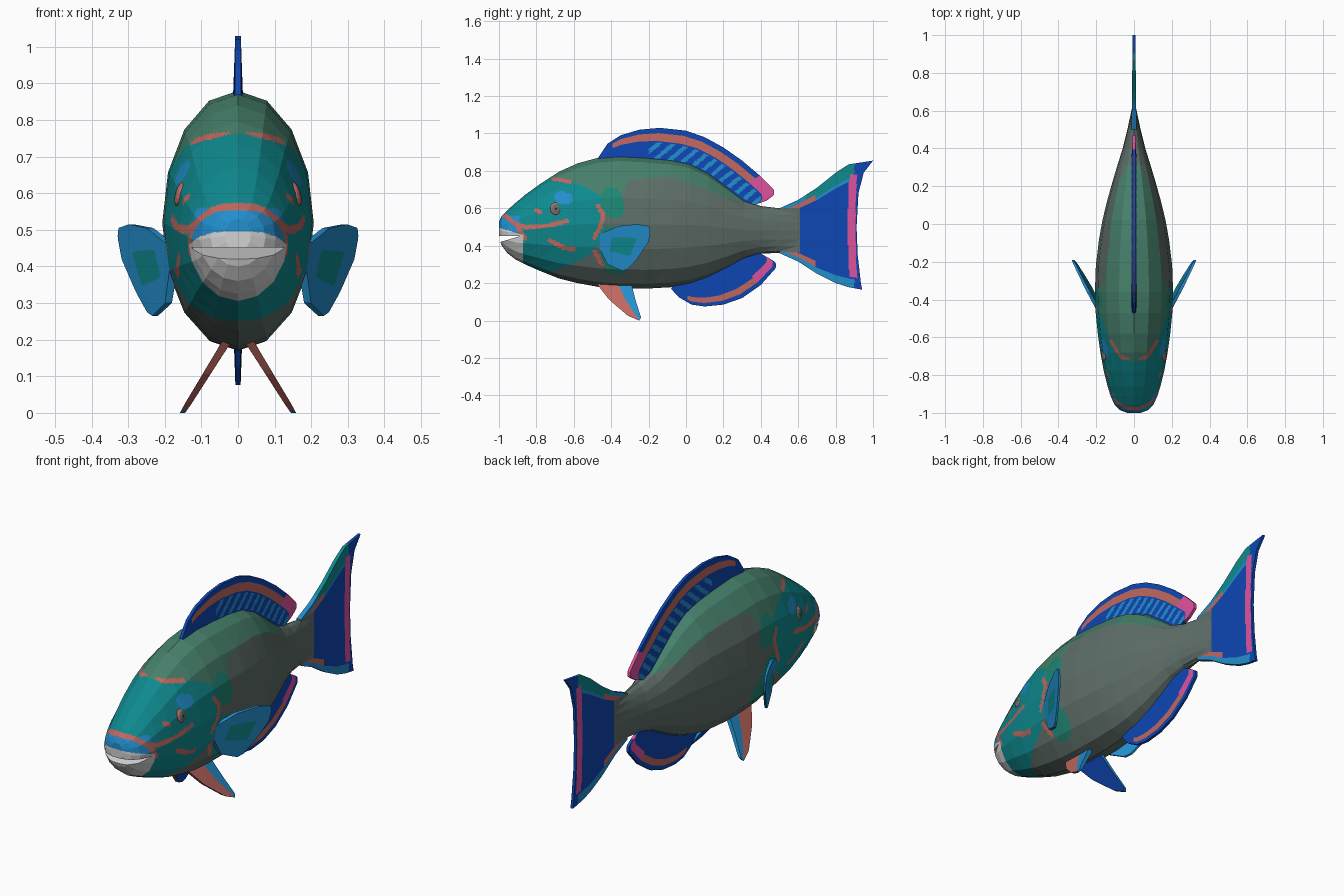
import bpy, bmesh, math
from mathutils import Vector

if "Cube" in bpy.data.objects:
    bpy.data.objects.remove(bpy.data.objects["Cube"])

# ---- flat colours (sRGB 0-255 converted to linear) ----
COLOURS = {
    "belly_grey": (94, 110, 104), "back_green": (70, 128, 107), "head_teal": (14, 138, 143),
    "light_blue": (34, 142, 205), "deep_blue": (14, 70, 180), "salmon": (192, 104, 95),
    "pink": (222, 82, 158), "beak_white": (210, 210, 210), "gill_green": (30, 134, 115),
    "pupil_dark": (35, 35, 40)}
MATS = []
for name, rgb in COLOURS.items():
    m = bpy.data.materials.new(name)
    m.diffuse_color = [((c / 255 + 0.055) / 1.055) ** 2.4 for c in rgb] + [1]
    m.use_nodes = True
    m.node_tree.nodes["Principled BSDF"].inputs["Base Color"].default_value = m.diffuse_color
    MATS.append(m)
GREY, GREEN, TEAL, LIGHT, DEEP, SALMON, PINK, BEAK, GILL, DARK = range(10)


def make_object(name, bm):
    bmesh.ops.recalc_face_normals(bm, faces=bm.faces[:])
    me = bpy.data.meshes.new(name)
    bm.to_mesh(me)
    bm.free()
    for m in MATS:
        me.materials.append(m)
    ob = bpy.data.objects.new(name, me)
    bpy.context.collection.objects.link(ob)
    return ob


def near(y, z, path, r):
    """True if (y, z) lies within r of a polyline."""
    p = Vector((y, z))
    for a, b in zip(path, path[1:]):
        a, b = Vector(a), Vector(b)
        t = max(0, min(1, (p - a).dot(b - a) / (b - a).length_squared))
        if (a.lerp(b, t) - p).length < r:
            return True
    return False


def interp(x, table):
    for (x0, v0), (x1, v1) in zip(table, table[1:]):
        if x <= x1:
            return v0 + (v1 - v0) * max(0, (x - x0) / (x1 - x0))
    return table[-1][1]


# ---- body: rings of (y, top, bottom, half width) ----
RINGS = [
    (-1.0, .53, .44, .035), (-.985, .56, .40, .075), (-.955, .59, .36, .104), (-.91, .63, .325, .124),
    (-.86, .672, .30, .14), (-.78, .73, .265, .16), (-.68, .795, .225, .178), (-.58, .84, .20, .192),
    (-.47, .87, .18, .203), (-.36, .88, .172, .207), (-.22, .873, .17, .202), (-.08, .86, .178, .185),
    (.02, .84, .195, .167), (.12, .79, .23, .143), (.22, .715, .28, .115), (.31, .645, .33, .088),
    (.40, .612, .357, .06), (.50, .60, .362, .035), (.61, .605, .36, .012)]
SIDES = 16
bm = bmesh.new()
loops = []
for y, top, bot, w in RINGS:
    zc, ring = bot + (top - bot) * .49, []
    for i in range(SIDES):
        a = 2 * math.pi * i / SIDES
        c = math.cos(a)
        ring.append(bm.verts.new((w * math.sin(a), y, zc + c * (top - zc if c > 0 else zc - bot))))
    loops.append(ring)
for r0, r1 in zip(loops, loops[1:]):
    for i in range(SIDES):
        j = (i + 1) % SIDES
        bm.faces.new((r0[i], r0[j], r1[j], r1[i]))
bm.faces.new(loops[0])
bm.faces.new(loops[-1])
body = make_object("body", bm)

# mouth wedge cutter
bm = bmesh.new()
tri = [(-1.1, .452), (-1.1, .388), (-.885, .452)]
f = bm.faces.new([bm.verts.new((-.3, y, z)) for y, z in tri])
ext = bmesh.ops.extrude_face_region(bm, geom=[f])["geom"]
bmesh.ops.translate(bm, vec=(.6, 0, 0), verts=[v for v in ext if isinstance(v, bmesh.types.BMVert)])
cutter = make_object("mouth_cutter", bm)
cutter.hide_render = True
mod = body.modifiers.new("mouth", "BOOLEAN")
mod.operation, mod.solver, mod.object = "DIFFERENCE", "EXACT", cutter

# head markings in side view
HEAD_EDGE = [(.17, -.90), (.25, -.74), (.30, -.61), (.36, -.50), (.45, -.45), (.57, -.43), (.67, -.46),
             (.72, -.55), (.745, -.63), (.765, -.74)]
GREEN_EDGE = [(-.45, .57), (-.36, .62), (-.31, .75), (-.1, .77), (.1, .71), (.2, .66), (.32, .63), (.4, .7)]
LINES = [
    [(-1.0, .57), (-.965, .56), (-.92, .52), (-.86, .50), (-.75, .505), (-.64, .53)],
    [(-.73, .43), (-.66, .39), (-.60, .38)],
    [(-.47, .61), (-.44, .56), (-.46, .50), (-.49, .44)],
    [(-.49, .37), (-.45, .30)], [(-.80, .59), (-.78, .58)], [(-.9, .5), (-.86, .44)]]


def body_colour(p):
    y, z = p.y, p.z
    edge = interp(z, HEAD_EDGE)
    if y < -.87 and z < .475 + (y + .93) * -.3:
        return BEAK
    if any(near(y, z, l, .012) for l in LINES):
        return SALMON
    if near(y, z, [(-.71, .757), (-.62, .742)], .01):
        return SALMON
    if y < -.89 and .47 < z < .56 or near(y, z, [(-.67, .66), (-.64, .65)], .033):
        return LIGHT
    if y < edge:
        return TEAL
    if near(y, z, [(-.4, .66), (-.38, .6)], .055) or near(y, z, [(-.42, .44), (-.37, .31)], .065):
        return GILL
    return GREEN if z > interp(y, GREEN_EDGE) else GREY


# apply the cut, keep the coarse flat facets, split them finely for the painted pattern
bm = bmesh.new()
bm.from_object(body, bpy.context.evaluated_depsgraph_get())
body.modifiers.clear()
bpy.data.objects.remove(cutter)
bmesh.ops.triangulate(bm, faces=bm.faces[:])
bmesh.ops.subdivide_edges(bm, edges=bm.edges[:], cuts=8, use_grid_fill=True)
for f in bm.faces:
    f.material_index = body_colour(f.calc_center_median())
bm.to_mesh(body.data)
bm.free()


# ---- fins: sheets lofted through side-view rows ----
def resample(pts, n):
    pts = [Vector(p) for p in pts]
    d = [0]
    for a, b in zip(pts, pts[1:]):
        d.append(d[-1] + (b - a).length)
    ys, zs = [(t, p.x) for t, p in zip(d, pts)], [(t, p.y) for t, p in zip(d, pts)]
    return [Vector((interp(d[-1] * i / n, ys), interp(d[-1] * i / n, zs))) for i in range(n + 1)]


def fin(name, rows, rule, nu, nv, thick=.013, offset=lambda y, z: 0, flip=1, inner=None):
    """inner: optional colour for the whole sheet that faces the body's middle."""
    rows = [resample(r, nu) for r in rows]
    bm = bmesh.new()
    sheets = []
    for s in (1, -1):
        g = []
        for j in range(nv + 1):
            t = j / nv * (len(rows) - 1)
            k = min(int(t), len(rows) - 2)
            pts = [a.lerp(b, t - k) for a, b in zip(rows[k], rows[k + 1])]
            h = s * thick * (1 - .45 * j / nv)
            g.append([bm.verts.new((flip * (offset(*p) + h), p.x, p.y)) for p in pts])
        sheets.append(g)

    def quad(vs, u, v, colour=None):
        f = bm.faces.new(vs)
        c = f.calc_center_median()
        f.material_index = rule(u, v, c.y, c.z) if colour is None else colour
    A, B = sheets
    for j in range(nv):
        v = (j + .5) / nv
        for g, colour in ((A, None), (B, inner)):
            for i in range(nu):
                quad((g[j][i], g[j][i + 1], g[j + 1][i + 1], g[j + 1][i]), (i + .5) / nu, v, colour)
        for i in (0, nu):
            quad((A[j][i], A[j + 1][i], B[j + 1][i], B[j][i]), i / nu, v)
    for j in (0, nv):
        for i in range(nu):
            quad((A[j][i], A[j][i + 1], B[j][i + 1], B[j][i]), (i + .5) / nu, j / nv)
    return make_object(name, bm)


def dorsal_rule(u, v, y, z):
    if u > .84 and v > .62:
        return PINK
    if u > .1 and .62 < v < .84:
        return SALMON
    # slanting dashes between the base and the band
    if -.2 < y < .42 and .12 < v < .58 and (.64 * y - .77 * z) / .052 % 1 < .42:
        return LIGHT
    return DEEP


fin("dorsal_fin",
    [[(-.47, .85), (-.36, .86), (-.2, .85), (0, .825), (.1, .78), (.2, .71), (.34, .61)],
     [(-.47, .87), (-.42, .945), (-.35, .99), (-.25, 1.02), (-.14, 1.03), (0, 1.015), (.1, .98), (.2, .925),
      (.3, .855), (.4, .77), (.47, .70), (.47, .67), (.43, .64)]],
    dorsal_rule, 140, 26, .014)


def anal_rule(u, v, y, z):
    if u > .74 and v > .68:
        return PINK if v < .9 else DEEP
    return SALMON if u > .15 and .7 < v < .88 else DEEP


fin("anal_fin",
    [[(-.06, .21), (.1, .25), (.2, .30), (.36, .38)],
     [(-.08, .17), (-.04, .125), (.03, .085), (.1, .075), (.2, .085), (.3, .12), (.4, .19), (.48, .28),
      (.48, .31), (.45, .33)]], anal_rule, 70, 18)


def tail_rule(u, v, y, z):
    d = min(u, 1 - u)
    if y < .61 and .365 < z < .6:
        return GREY
    bend = .12 * (z - .5) ** 2
    if .866 < y - bend < .906 and .23 < z < .78:
        return PINK
    if y > .9:
        return DEEP
    if u > .5:                                   # upper lobe
        if d < .07:
            return TEAL if y > .64 else LIGHT
        if d < .15:
            return SALMON if y < .69 else LIGHT if d > .11 else TEAL
    elif d < .07:                                # lower lobe
        return LIGHT
    elif d < .14 and y < .69:
        return SALMON
    return DEEP


fin("tail_fin",
    [[(.50, .36), (.50, .60)], [(.60, .315), (.60, .645)], [(.70, .25), (.70, .71)],
     [(.80, .20), (.80, .79)], [(.87, .178), (.87, .835)],
     [(.942, .165), (.935, .2), (.918, .35), (.912, .5), (.922, .68), (.95, .79), (1.0, .855)]],
    tail_rule, 70, 60)

# ---- paired fins and eyes ----
for side, s in (("right", 1), ("left", -1)):
    fin(side + "_pectoral_fin",
        [[(-.49, .45), (-.47, .40)], [(-.36, .505), (-.42, .30)], [(-.26, .515), (-.34, .265)],
         [(-.2, .505), (-.19, .48), (-.2, .42), (-.26, .33), (-.31, .275)]],
        lambda u, v, y, z: TEAL if .28 < u < .66 and .3 < v < .75 else LIGHT, 24, 24, .011,
        lambda y, z: .19 + (y + .44) * .5 + (z - .4) * .1, s)
    fin(side + "_pelvic_fin",
        [[(-.48, .20), (-.29, .19)], [(-.41, .11), (-.27, .11)], [(-.31, .025), (-.245, .03)],
         [(-.25, 0), (-.24, .015)]],
        lambda u, v, y, z: LIGHT if u > .62 or v > .9 else SALMON, 16, 20, .013,
        lambda y, z: .04 + (.18 - z) * .62, s, DEEP)
    # eye: low dome with ring, iris and pupil
    bm = bmesh.new()
    bmesh.ops.create_uvsphere(bm, u_segments=16, v_segments=16, radius=1)
    for f in bm.faces:
        r = f.calc_center_median().xy.length
        f.material_index = DARK if r < .25 else GREY if r < .75 else SALMON
    for v in bm.verts:
        x, y, z = v.co
        v.co = (s * (.157 + z * .015 - y * .008), -.695 + x * .03, .598 + y * .034)
    make_object(side + "_eye", bm)
